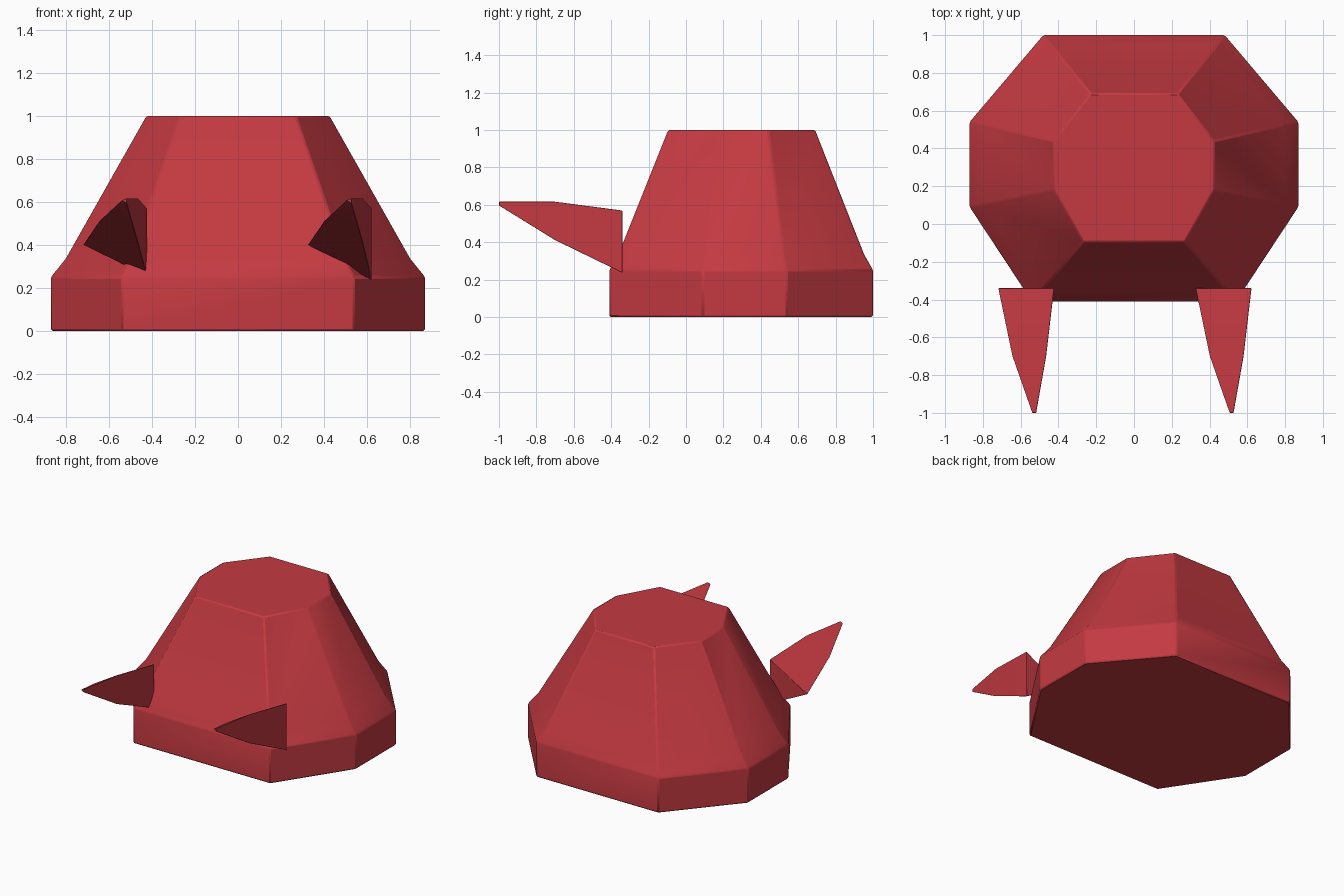
import bpy
import bmesh
from math import radians
from mathutils import Vector

cube = bpy.data.objects.get("Cube")
if cube:
    bpy.data.objects.remove(cube, do_unlink=True)

# Single red colour for every part
red = bpy.data.materials.new("red")
red.use_nodes = True
colour = (0.55, 0.042, 0.053, 1)
red.diffuse_color = colour
red.node_tree.nodes["Principled BSDF"].inputs["Base Color"].default_value = colour


def loft(name, rings, bevel):
    """Skin a list of equal-length point rings and cap both ends."""
    bm = bmesh.new()
    loops = [[bm.verts.new(p) for p in ring] for ring in rings]
    for low, high in zip(loops, loops[1:]):
        for i in range(len(low)):
            j = (i + 1) % len(low)
            bm.faces.new((low[i], low[j], high[j], high[i]))
    bm.faces.new(loops[0])
    bm.faces.new(loops[-1])
    bmesh.ops.recalc_face_normals(bm, faces=bm.faces)
    mesh = bpy.data.meshes.new(name)
    bm.to_mesh(mesh)
    bm.free()
    mesh.materials.append(red)
    obj = bpy.data.objects.new(name, mesh)
    bpy.context.collection.objects.link(obj)
    mod = obj.modifiers.new("soft edges", "BEVEL")
    mod.width = bevel
    mod.segments = 1
    mod.limit_method = "ANGLE"
    mod.angle_limit = radians(15)
    bpy.ops.object.select_all(action="DESELECT")
    obj.select_set(True)
    bpy.context.view_layer.objects.active = obj
    bpy.ops.object.shade_smooth_by_angle(angle=radians(32))
    return obj


def octagon(half):
    """Mirror the right half of an outline into a full one."""
    return half + [(-x, y) for x, y in reversed(half)]


# Body: eight-sided skirt tapering to a flat top
base = octagon([(0.54, -0.41), (0.87, 0.09), (0.87, 0.54), (0.48, 1.0)])
top = octagon([(0.27, -0.095), (0.425, 0.18), (0.425, 0.44), (0.23, 0.69)])


def body_ring(z, t):
    return [Vector((*a, z)).lerp(Vector((*b, z)), t) for a, b in zip(base, top)]


loft("body", [body_ring(z, t) for z, t in
              [(0, 0), (0.25, 0), (0.335, 0.155), (1, 1)]], 0.008)


# Horns: curved three-sided spikes pointing forward, both the same way round
def horn(name, shift, low):
    rings = [
        [(0.325, -0.34, 0.4), (0.622, -0.34, 0.57), (0.622, -0.34, low)],
        [(0.4, -0.7, 0.51), (0.58, -0.7, 0.617), (0.58, -0.7, 0.41)],
        [(0.505, -1, 0.608), (0.527, -1, 0.617), (0.527, -1, 0.595)],
    ]
    loft(name, [[(x + shift, y, z) for x, y, z in r] for r in rings], 0.002)


horn("left_horn", 0, 0.235)
horn("right_horn", -1.045, 0.255)
